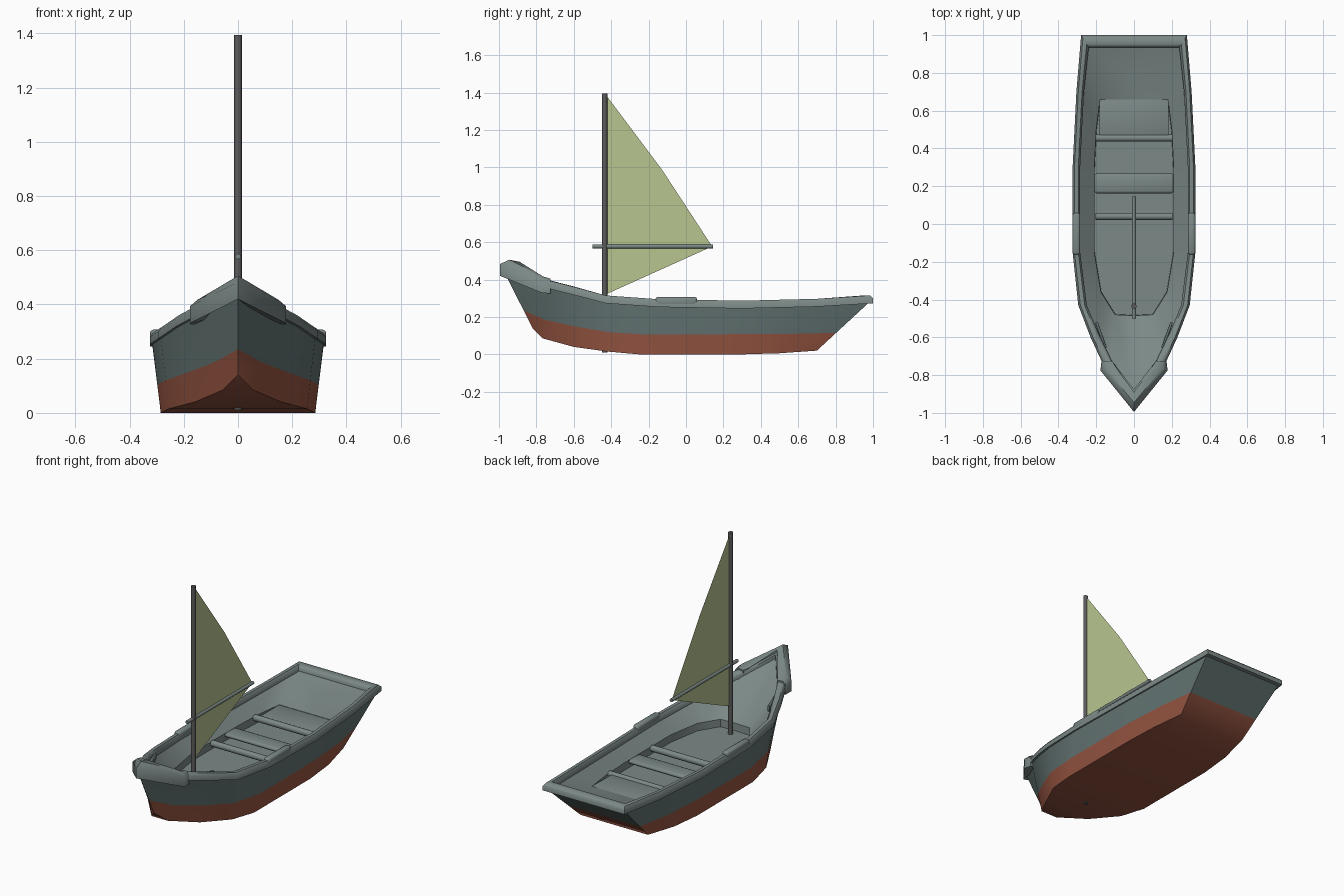
import bpy, bmesh, math
from mathutils import Vector

if "Cube" in bpy.data.objects:
    bpy.data.objects.remove(bpy.data.objects["Cube"])

def material(name, rgb):
    m = bpy.data.materials.new(name)
    m.diffuse_color = (*rgb, 1)
    m.use_nodes = True
    m.node_tree.nodes["Principled BSDF"].inputs["Base Color"].default_value = m.diffuse_color
    return m

GREY = material("grey paint", (0.20, 0.25, 0.242))
HULL = material("dark hull grey", (0.125, 0.175, 0.17))
RED = material("rust red", (0.30, 0.09, 0.053))
DARK = material("dark mast", (0.11, 0.108, 0.11))
SAIL = material("pale green sail", (0.48, 0.56, 0.28))

def finish(name, bm, mats, angle=50):
    me = bpy.data.meshes.new(name)
    bm.to_mesh(me)
    bm.free()
    for m in mats:
        me.materials.append(m)
    ob = bpy.data.objects.new(name, me)
    bpy.context.collection.objects.link(ob)
    bpy.ops.object.select_all(action='DESELECT')
    ob.select_set(True)
    bpy.context.view_layer.objects.active = ob
    bpy.ops.object.shade_smooth_by_angle(angle=math.radians(angle))
    return ob

def ring(half):
    """Right half, stern to bow tip, mirrored into a full loop."""
    return [Vector(p) for p in half] + [Vector((-p[0], p[1], p[2])) for p in half[-2::-1]]

def loft(name, halves, mats, cap=0, closed_section=False, closed_ring=True, row_mat=None, angle=50):
    """Join mirrored loops; cap = +1/-1 closes the last loop facing up/down."""
    bm = bmesh.new()
    rows = [[bm.verts.new(p) for p in ring(h)] for h in halves]
    n = len(rows[0])
    pairs = list(zip(rows, rows[1:])) + ([(rows[-1], rows[0])] if closed_section else [])
    for r, (a, b) in enumerate(pairs):
        for i in range(n if closed_ring else n - 1):
            j = (i + 1) % n
            f = bm.faces.new((a[i], a[j], b[j], b[i]))
            f.material_index = row_mat[r] if row_mat else 0
    if not closed_ring:
        bm.faces.new([r[0] for r in rows])
        bm.faces.new([r[-1] for r in rows])
    caps = []
    if cap:
        b = rows[-1]
        for i in range(n // 2):
            vs = [b[i], b[i + 1], b[n - 2 - i], b[n - 1 - i]]
            f = bm.faces.new(list(dict.fromkeys(vs)))
            f.material_index = row_mat[-1] if row_mat else 0
            caps.append(f)
    bmesh.ops.recalc_face_normals(bm, faces=bm.faces)
    bm.normal_update()
    if caps and caps[1].normal.z * cap < 0:
        bmesh.ops.reverse_faces(bm, faces=bm.faces)
    return finish(name, bm, mats, angle)

def box(name, loc, size, mat, rot=0, bevel=0.006):
    bm = bmesh.new()
    bmesh.ops.create_cube(bm, size=1)
    bmesh.ops.scale(bm, vec=size, verts=bm.verts)
    bmesh.ops.bevel(bm, geom=bm.edges[:], offset=bevel, segments=2, affect='EDGES', profile=0.5)
    ob = finish(name, bm, [mat])
    ob.location, ob.rotation_euler = loc, (0, 0, rot)
    return ob

def rod(name, a, b, r, mat, sides=12):
    a, b = Vector(a), Vector(b)
    bm = bmesh.new()
    bmesh.ops.create_cone(bm, cap_ends=True, segments=sides, radius1=r, radius2=r, depth=(b - a).length)
    ob = finish(name, bm, [mat])
    ob.location = (a + b) / 2
    ob.rotation_euler = (b - a).to_track_quat('Z', 'Y').to_euler()
    return ob

# Stations from stern to bow: outer rim, inner rim, keel edge, floor edge, waterline height
outer = [(.28, 1, .315), (.305, .7, .297), (.325, .3, .287), (.325, -.15, .295),
         (.295, -.43, .315), (.23, -.6, .36), (.165, -.74, .395), (0, -.975, .485)]
inner = [(.24, .935), (.265, .7), (.285, .3), (.285, -.15), (.25, -.43),
         (.185, -.585), (.12, -.72), (0, -.875)]
keel = [(.23, .7, .02), (.27, .5, .006), (.285, .3, 0), (.285, -.25, 0),
        (.255, -.42, .015), (.16, -.6, .04), (.055, -.765, .085), (0, -.82, .14)]
floor = [(.18, .66), (.2, .5), (.21, .3), (.21, -.15), (.175, -.36), (.138, -.42), (.1, -.48), (0, -.485)]
water = [.115, .11, .108, .105, .12, .15, .185, .235]

def rim(t, drop):
    """Points across the rim: t = 0 outside, 1 inside."""
    return [(o[0] + (i[0] - o[0]) * t, o[1] + (i[1] - o[1]) * t, o[2] - drop)
            for o, i in zip(outer, inner)]

# Outer hull, red below the waterline, with a straight raked stem
top = rim(.2, .03)
top[-1] = (0, -.972, .44)
line = []
for k, t, w in zip(keel, top, water):
    line.append(Vector(k).lerp(Vector(t), (w - k[2]) / (t[2] - k[2])))
loft("hull", [top, line, keel], [HULL, RED], cap=-1, row_mat=[0, 1], angle=40)

# Inner shell stepping down into the well
loft("inner_shell", [rim(.85, .03), [(x, y, .195) for x, y in floor],
                     [(x * .99, y * .995, .15) for x, y in floor]], [GREY], cap=1, angle=40)

# Gunwale running round the hull
loft("gunwale", [rim(0, .042), rim(0, .015), rim(.25, 0), rim(.75, 0), rim(1, .015), rim(1, .042)],
     [GREY], closed_section=True)

# Raised bow cap
bow_out = [(.172, -.725, .4), (.178, -.775, .405), (0, -.995, .495)]
bow_in = [(.115, -.725, .4), (.095, -.76, .41), (0, -.89, .495)]
bow_mid = [(.155, -.725, .405), (.15, -.765, .417), (0, -.945, .506)]
lower = lambda pts, d: [(x, y, z - d) for x, y, z in pts]
loft("bow_cap", [lower(bow_out, .075), lower(bow_out, .012), bow_mid, bow_in, lower(bow_in, .06)],
     [GREY], closed_section=True, closed_ring=False)

# Oar rests on the gunwale and slanted cleats inside the bow
for s, side in ((1, "right"), (-1, "left")):
    box("oar_rest_" + side, (s * .305, -.052, .282), (.04, .222, .05), GREY, bevel=.012)
    box("cleat_" + side, (s * .175, -.588, .325), (.014, .145, .035), HULL, rot=-s * .34, bevel=.004)

# Stern platform, seat and round cross bars
box("stern_platform", (0, .56, .187), (.365, .2, .014), GREY, bevel=.002)
box("seat", (0, .215, .188), (.42, .105, .026), GREY, bevel=.012)
for i, y in enumerate((.455, .04)):
    rod("cross_bar_%d" % (i + 1), (-.205, y, .187), (.205, y, .187), .019, GREY)

# Mast, boom and sail
rod("mast", (0, -.435, .01), (0, -.435, 1.395), .014, DARK)
rod("boom", (0, -.5, .577), (0, .145, .577), .0105, GREY)
bm = bmesh.new()
bm.faces.new([bm.verts.new((0, y, z)) for y, z in
              ((-.43, .32), (.14, .577), (-.13, .99), (-.43, 1.39))])
finish("sail", bm, [SAIL])
